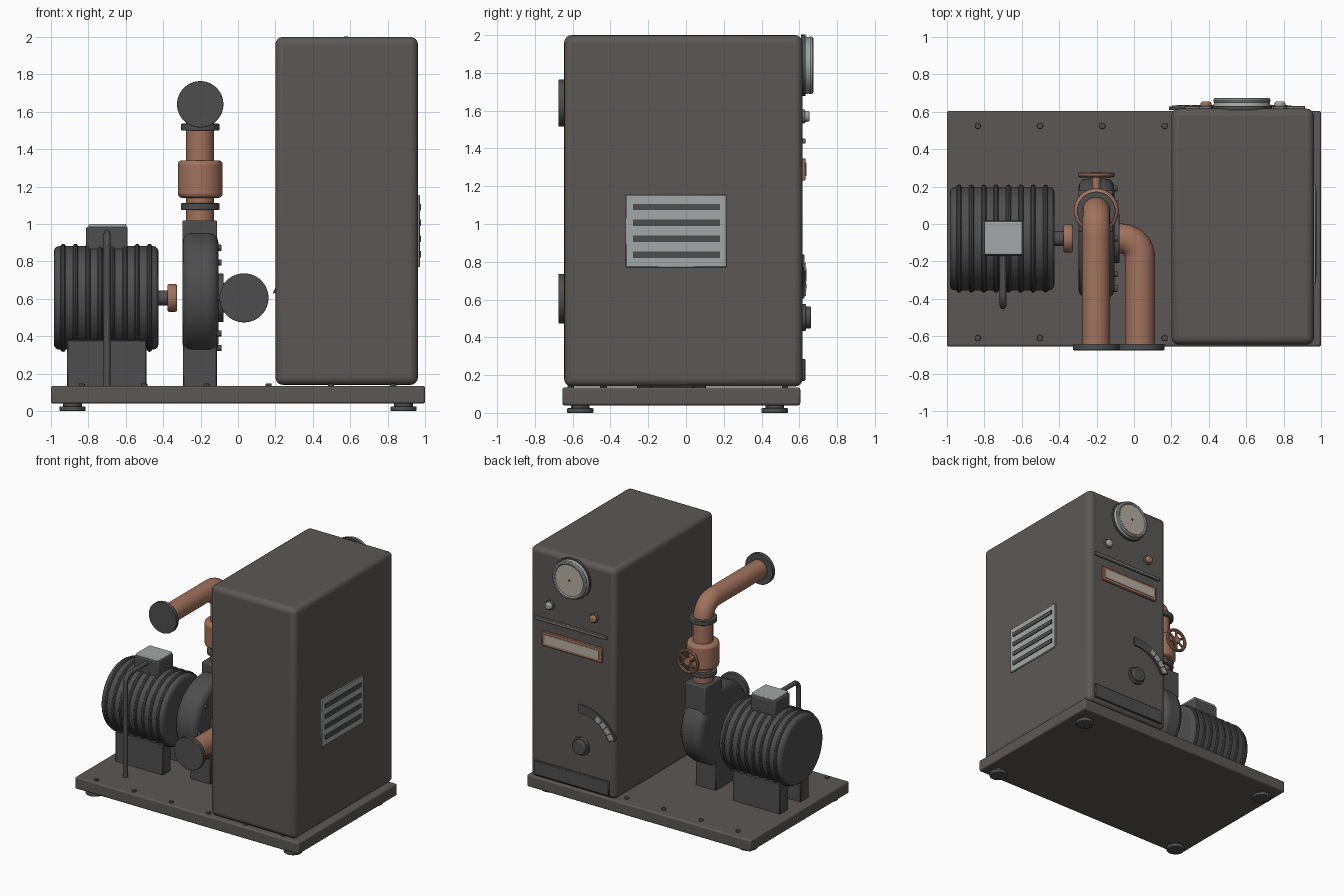
import bpy, bmesh, math
from mathutils import Vector, Matrix

if "Cube" in bpy.data.objects:
    bpy.data.objects.remove(bpy.data.objects["Cube"])

def mat(name, c):
    m = bpy.data.materials.new(name)
    m.diffuse_color = (*c, 1)
    m.use_nodes = True
    m.node_tree.nodes["Principled BSDF"].inputs["Base Color"].default_value = m.diffuse_color
    return m

CAB = mat("warm_dark_grey", (0.105, 0.097, 0.092))
IRON = mat("iron_grey", (0.078, 0.076, 0.076))
COPPER = mat("copper", (0.36, 0.17, 0.11))
STEEL = mat("light_steel", (0.37, 0.385, 0.385))
MID = mat("mid_steel", (0.17, 0.17, 0.17))
CREAM = mat("cream", (0.47, 0.43, 0.36))

def finish(o, name, m, bevel=0, seg=3):
    o.name = name
    o.data.materials.clear()
    o.data.materials.append(m)
    if bevel:
        b = o.modifiers.new("bevel", 'BEVEL')
        b.width, b.segments, b.limit_method = bevel, seg, 'ANGLE'
    bpy.ops.object.select_all(action='DESELECT')
    o.select_set(True)
    bpy.context.view_layer.objects.active = o
    bpy.ops.object.shade_smooth_by_angle(angle=math.radians(35))
    return o

def from_bm(bm):
    bmesh.ops.recalc_face_normals(bm, faces=bm.faces)
    me = bpy.data.meshes.new("part")
    bm.to_mesh(me)
    bm.free()
    o = bpy.data.objects.new("part", me)
    bpy.context.collection.objects.link(o)
    return o

def box(name, x, y, z, m, bevel=0, seg=3):
    bm = bmesh.new()
    bmesh.ops.create_cube(bm, size=1)
    for v in bm.verts:
        v.co = Vector([(a[0] + a[1]) / 2 + c * (a[1] - a[0]) for a, c in zip((x, y, z), v.co)])
    return finish(from_bm(bm), name, m, bevel, seg)

ROT = {'x': Matrix.Rotation(math.pi / 2, 4, 'Y'), 'y': Matrix.Rotation(-math.pi / 2, 4, 'X'),
       'z': Matrix.Identity(4)}

def cyl(name, axis, p, lo, hi, r, m, bevel=0, n=40, r2=None):
    # p = full centre point; its coordinate along the axis is replaced by lo..hi
    c = Vector(p)
    c['xyz'.index(axis)] = (lo + hi) / 2
    bm = bmesh.new()
    bmesh.ops.create_cone(bm, cap_ends=True, segments=n, radius1=r, radius2=r2 or r, depth=hi - lo,
                          matrix=Matrix.Translation(c) @ ROT[axis])
    return finish(from_bm(bm), name, m, bevel)

def torus(name, axis, p, R, r, m):
    bpy.ops.mesh.primitive_torus_add(major_radius=R, minor_radius=r, major_segments=48, minor_segments=10)
    o = bpy.context.object
    o.data.transform(Matrix.Translation(p) @ ROT[axis])
    return finish(o, name, m)

def pipe(name, a, corner, b, bend, r, m):
    # pipe from a to b with one rounded corner
    a, c, b = Vector(a), Vector(corner), Vector(b)
    u, w = (a - c).normalized(), (b - c).normalized()
    o = c + (u + w) * bend
    pts = [a]
    for i in range(13):
        t = math.pi / 2 * i / 12
        pts.append(o - w * bend * math.cos(t) - u * bend * math.sin(t))
    pts.append(b)
    cu = bpy.data.curves.new(name, 'CURVE')
    cu.dimensions, cu.bevel_depth, cu.bevel_resolution, cu.use_fill_caps = '3D', r, 7, True
    s = cu.splines.new('POLY')
    s.points.add(len(pts) - 1)
    for q, v in zip(s.points, pts):
        q.co = (*v, 1)
    ob = bpy.data.objects.new(name, cu)
    bpy.context.collection.objects.link(ob)
    bpy.ops.object.select_all(action='DESELECT')
    ob.select_set(True)
    bpy.context.view_layer.objects.active = ob
    bpy.ops.object.convert(target='MESH')
    return finish(bpy.context.object, name, m)

def arc_plate(name, cx, cz, r0, r1, a0, a1, y0, y1, m):
    bm = bmesh.new()
    angs = [math.radians(a0 + (a1 - a0) * i / 12) for i in range(13)]
    ring = [(r1, t) for t in angs] + [(r0, t) for t in reversed(angs)]
    f = bm.faces.new([bm.verts.new((cx - r * math.cos(t), y0, cz + r * math.sin(t))) for r, t in ring])
    g = bmesh.ops.extrude_face_region(bm, geom=[f])
    for v in g['geom']:
        if isinstance(v, bmesh.types.BMVert):
            v.co.y = y1
    return finish(from_bm(bm), name, m)

# base plate, feet and bolts
box("base_plate", (-1, 1), (-.655, .605), (.04, .135), CAB, .012)
for x in (-.885, .885):
    for y in (-.56, .47):
        cyl("levelling_foot", 'z', (x, y, 0), 0, .025, .07, IRON, .006)
        cyl("foot_stem", 'z', (x, y, 0), .02, .05, .05, IRON)
for i in range(6):
    for y in (-.61, .525):
        cyl("base_bolt", 'z', (-.835 + i * .333, y, 0), .13, .147, .017, IRON, .004, 12)

# cabinet
box("cabinet", (.2, .962), (-.645, .617), (.14, 2), CAB, .04, 4)
box("vent_plate", (.955, .972), (-.32, .215), (.77, 1.155), STEEL, .004, 1)
for z in (.838, .922, 1.006, 1.09):
    box("vent_slot", (.965, .979), (-.28, .18), (z - .017, z + .017), IRON)

# control face on the rear of the cabinet
G = (.577, 0, 1.84)
cyl("gauge_back", 'y', G, .61, .632, .162, IRON)
cyl("gauge_body", 'y', G, .625, .664, .155, STEEL, 0, 48, .145)
torus("gauge_bezel", 'y', (.577, .66, 1.84), .138, .015, STEEL)
cyl("gauge_face", 'y', G, .66, .667, .128, CREAM)
cyl("gauge_hub", 'y', G, .665, .672, .008, IRON, 0, 12)
for n, x, m in (("steel_lamp", .78, STEEL), ("copper_lamp", .385, COPPER)):
    cyl(n + "_collar", 'y', (x, 0, 1.57), .61, .63, .037, MID, .004, 24)
    cyl(n, 'y', (x, 0, 1.57), .62, .655, .029, m, .012, 24)
box("trim_strip", (.27, .915), (.61, .632), (1.425, 1.452), MID, .003, 1)
box("label_frame", (.31, .845), (.61, .633), (1.23, 1.348), COPPER, .004, 1)
box("label_insert", (.335, .82), (.625, .637), (1.253, 1.325), CREAM)
arc_plate("dial_scale", .5, .5, .27, .34, 23, 94, .61, .628, IRON)
arc_plate("dial_marking", .5, .5, .282, .328, 25, 63, .62, .634, STEEL)
for a in (34, 44, 54):
    arc_plate("dial_tick", .5, .5, .285, .325, a - .9, a + .9, .63, .637, IRON)
cyl("dial_collar", 'y', (.5, 0, .505), .61, .635, .072, IRON, .005)
cyl("dial_knob", 'y', (.5, 0, .505), .625, .663, .058, IRON, .008)
box("kick_panel", (.25, .915), (.61, .632), (.17, .285), IRON, .004, 1)

# motor
AY, AZ = -.078, .605
A = (0, AY, AZ)
cyl("motor_body", 'x', A, -.985, -.425, .277, IRON, .03, 64)
for i in range(8):
    torus("motor_fin", 'x', (-.935 + i * .066, AY, AZ), .275, .014, IRON)
for y in (-.26, 0):
    box("motor_foot", (-.915, -.49), (y, y + .105), (.13, .38), IRON, .005, 1)
box("terminal_box", (-.812, -.59), (-.17, .02), (.84, .985), IRON, .01)
box("terminal_cap", (-.8, -.597), (-.163, .013), (.975, 1), STEEL, .006)
pipe("conduit", (-.7, -.15, .95), (-.7, -.437, .95), (-.7, -.437, .13), .06, .018, IRON)
cyl("motor_shaft", 'x', A, -.44, -.33, .04, IRON, 0, 24)
cyl("shaft_coupling", 'x', A, -.378, -.325, .075, COPPER, .012)

# pump
cyl("pump_volute", 'x', (0, AY, .63), -.297, -.105, .322, IRON, .05, 64)
box("pump_foot", (-.295, -.112), (-.19, .04), (.13, .38), IRON, .005, 1)
box("pump_outlet", (-.297, -.112), (-.04, .18), (.8, 1.02), IRON, .008)
cyl("suction_collar", 'x', A, -.12, -.078, .13, IRON, .005)
for i in range(8):
    t = i * math.pi / 4
    cyl("pump_bolt", 'x', (0, AY + .268 * math.sin(t), AZ + .268 * math.cos(t)), -.125, -.088, .017, IRON, .003, 10)

# suction pipe
pipe("suction_pipe", (-.1, AY, AZ), (.032, AY, AZ), (.032, -.65, AZ), .1, .08, COPPER)
cyl("suction_flange", 'y', (.032, 0, AZ), -.675, -.642, .131, IRON, .004, 48)

# discharge riser, valve and elbow
R = (-.202, .07, 0)
pipe("discharge_pipe", (R[0], R[1], 1), (R[0], R[1], 1.64), (R[0], -.65, 1.64), .13, .075, COPPER)
for z in (1.075, 1.5):
    cyl("riser_flange", 'z', R, z, z + .036, .103, IRON, .005)
cyl("valve_body", 'z', R, 1.14, 1.34, .12, COPPER, .022, 48)
cyl("discharge_flange", 'y', (R[0], 0, 1.64), -.675, -.642, .124, IRON, .004, 48)
W = Vector((R[0], .262, 1.24))
cyl("valve_stem", 'y', W, .15, .275, .022, COPPER, 0, 16)
torus("handwheel_rim", 'y', W, .086, .013, COPPER)
cyl("handwheel_hub", 'y', W, .248, .278, .03, COPPER, .004, 20)
for i in range(3):
    bm = bmesh.new()
    bmesh.ops.create_cone(bm, cap_ends=True, segments=10, radius1=.009, radius2=.009, depth=.17,
                          matrix=Matrix.Translation(W) @ Matrix.Rotation(i * math.pi / 3, 4, 'Y'))
    finish(from_bm(bm), "handwheel_spoke", COPPER)
